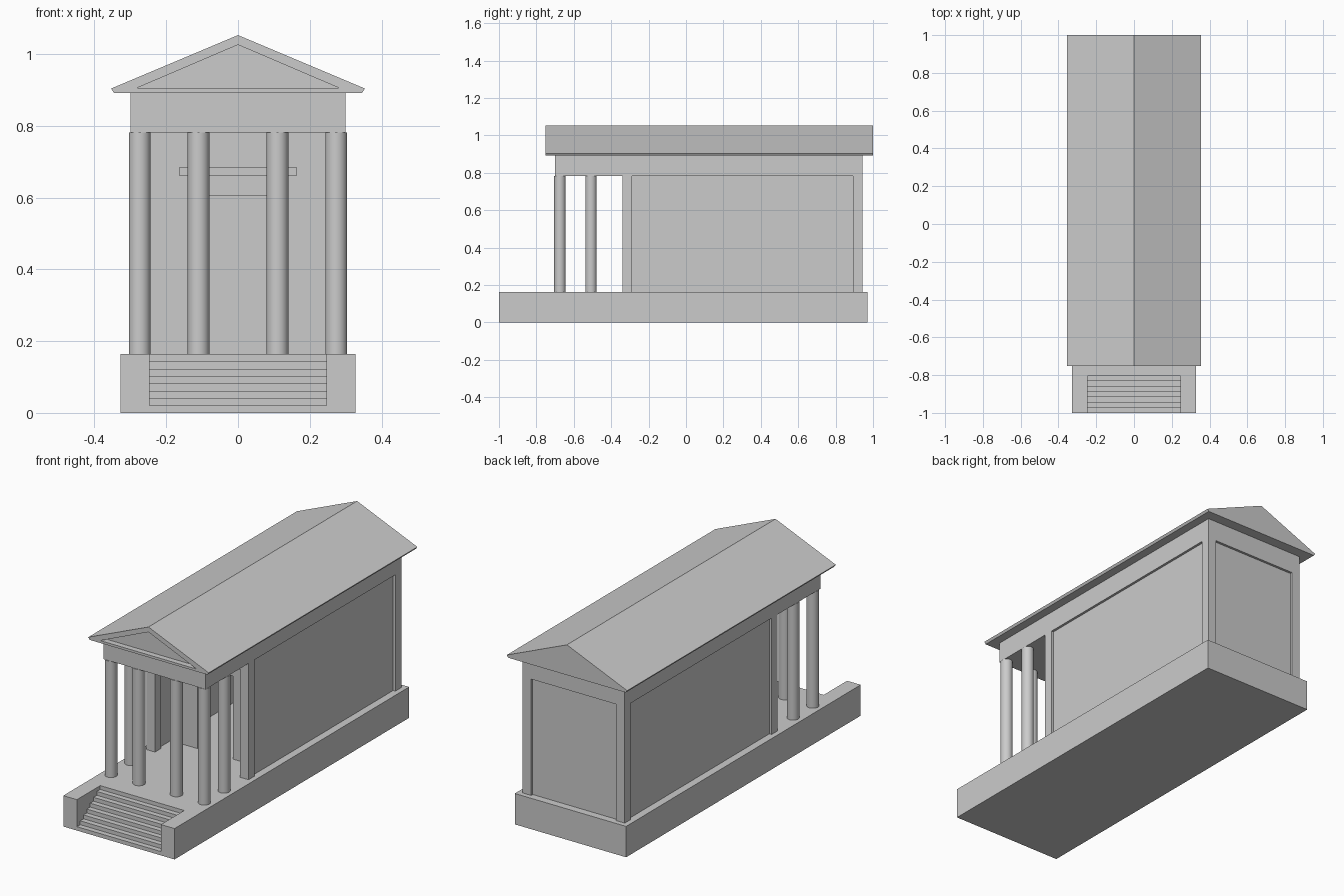
import bpy, bmesh, math

if "Cube" in bpy.data.objects:
    bpy.data.objects.remove(bpy.data.objects["Cube"])

FLOOR, CEIL = 0.164, 0.782


def box(name, x0, x1, y0, y1, z0, z1):
    return prism(name, [(x0, z0), (x1, z0), (x1, z1), (x0, z1)], y0, y1)


def prism(name, pts, a, b, along="y"):
    """Extrude a 2D profile along y (points are x,z) or along x (points are y,z)."""
    bm = bmesh.new()
    put = (lambda p, t: (p[0], t, p[1])) if along == "y" else (lambda p, t: (t, p[0], p[1]))
    near = [bm.verts.new(put(p, a)) for p in pts]
    far = [bm.verts.new(put(p, b)) for p in pts]
    bm.faces.new(near)
    bm.faces.new(far[::-1])
    for i in range(len(pts)):
        j = (i + 1) % len(pts)
        bm.faces.new((near[j], near[i], far[i], far[j]))
    bmesh.ops.recalc_face_normals(bm, faces=bm.faces)
    me = bpy.data.meshes.new(name)
    bm.to_mesh(me)
    bm.free()
    ob = bpy.data.objects.new(name, me)
    bpy.context.collection.objects.link(ob)
    return ob


def cut(target, cutter):
    mod = target.modifiers.new("cut", "BOOLEAN")
    mod.operation = "DIFFERENCE"
    mod.solver = "EXACT"
    mod.object = cutter
    cutter.hide_render = True
    cutter.hide_set(True)


# Podium with a staircase cut into its front
podium = box("podium", -0.327, 0.327, -1, 0.97, 0, FLOOR)
steps, rise, tread = 8, FLOOR / 8, 0.028
stair = [(-1.1, 0.3), (-1.1, rise)]
for i in range(1, steps):
    y = -1 + tread * i
    stair.append((y, rise * i))
    if i < steps - 1:
        stair.append((y, rise * (i + 1)))
stair.append((-1 + tread * (steps - 1), 0.3))
cut(podium, prism("stair_cutter", stair, -0.247, 0.247, "x"))

# Columns: four across the front, one more behind each corner
for x, y in [(-0.274, -0.674), (-0.11, -0.674), (0.11, -0.674), (0.274, -0.674),
             (-0.274, -0.508), (0.274, -0.508)]:
    bpy.ops.mesh.primitive_cylinder_add(vertices=32, radius=0.0305, depth=CEIL - FLOOR,
                                        location=(x, y, (CEIL + FLOOR) / 2))
    bpy.context.object.name = "column"
    bpy.ops.object.shade_smooth_by_angle(angle=math.radians(40))

# Corner piers and side walls of the hall
for s in (-1, 1):
    xa, xb = sorted((s * 0.25, s * 0.30))
    box("front_pier", xa, xb, -0.34, -0.29, FLOOR, CEIL)
    box("back_pier", xa, xb, 0.893, 0.943, FLOOR, CEIL)
    xa, xb = sorted((s * 0.263, s * 0.287))
    box("side_wall", xa, xb, -0.29, 0.893, FLOOR, CEIL)
box("back_wall", -0.25, 0.25, 0.906, 0.93, FLOOR, CEIL)

# Front wall with an open doorway and a projecting lintel
wall = box("front_wall", -0.263, 0.263, -0.19, -0.165, FLOOR, CEIL)
cut(wall, box("door_cutter", -0.105, 0.105, -0.3, 0, 0.1, 0.605))
box("door_lintel", -0.163, 0.163, -0.21, -0.19, 0.66, 0.685)

# Entablature slab
box("entablature", -0.30, 0.30, -0.70, 0.943, CEIL, 0.892)

# Gabled roof with a recessed front pediment
roof = prism("roof", [(-0.346, 0.892), (0.346, 0.892), (0.354, 0.904), (0, 1.053), (-0.354, 0.904)],
             -0.752, 1.0)
cut(roof, prism("pediment_cutter", [(-0.283, 0.905), (0.283, 0.905), (0, 1.026)], -0.9, -0.722))
